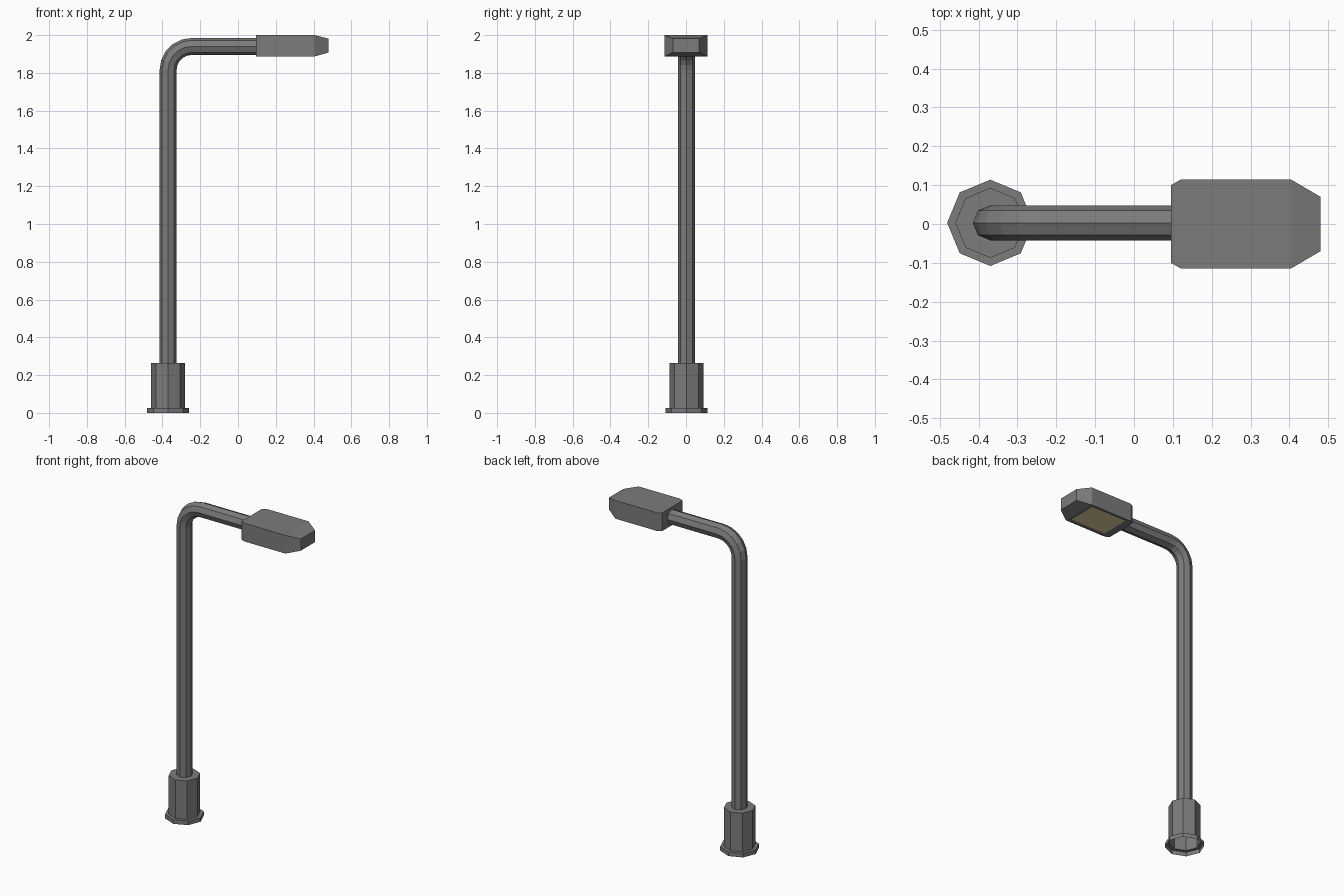
import bpy, bmesh, math
from mathutils import Vector

if "Cube" in bpy.data.objects:
    bpy.data.objects.remove(bpy.data.objects["Cube"])

PX, PY = -0.37, 0.003   # post axis
SIDES = 8

housing = bpy.data.materials.new("dark_metal")
housing.diffuse_color = (0.2, 0.2, 0.2, 1)
housing.use_nodes = True
housing.node_tree.nodes["Principled BSDF"].inputs["Base Color"].default_value = housing.diffuse_color
glow = bpy.data.materials.new("warm_light")
glow.diffuse_color = (0.8, 0.66, 0.38, 1)
glow.use_nodes = True
glow.node_tree.nodes["Principled BSDF"].inputs["Base Color"].default_value = glow.diffuse_color


def loft(name, rings, cap_start=True, cap_end=True):
    """Skin a list of equal-length vertex rings into an object."""
    bm = bmesh.new()
    vr = [[bm.verts.new(p) for p in r] for r in rings]
    n = len(rings[0])
    for a, b in zip(vr, vr[1:]):
        for i in range(n):
            j = (i + 1) % n
            bm.faces.new((a[i], a[j], b[j], b[i]))
    if cap_start:
        bm.faces.new(vr[0][::-1])
    if cap_end:
        bm.faces.new(vr[-1])
    bmesh.ops.recalc_face_normals(bm, faces=bm.faces)
    me = bpy.data.meshes.new(name)
    bm.to_mesh(me)
    bm.free()
    me.materials.append(housing)
    ob = bpy.data.objects.new(name, me)
    bpy.context.collection.objects.link(ob)
    return ob


def octagon(centre, radius, tilt=0.0):
    """Ring around centre; tilt turns its axis from +z toward +x."""
    u = Vector((math.cos(tilt), 0, -math.sin(tilt)))
    v = Vector((0, 1, 0))
    steps = [2 * math.pi * i / SIDES for i in range(SIDES)]
    return [Vector(centre) + radius * (math.cos(a) * u + math.sin(a) * v) for a in steps]


# Base: flange and sleeve, open underneath
base = [(0.111, 0.0), (0.111, 0.026), (0.09, 0.026), (0.09, 0.265)]
loft("base", [octagon((PX, PY, z), r) for r, z in base], cap_start=False)

# Post with a quarter bend into the arm
R, BEND, ARM_Z = 0.045, 0.125, 1.94
rings = [octagon((PX, PY, 0.265), R)]
for i in range(6):
    t = math.pi / 2 * i / 5
    c = (PX + BEND * (1 - math.cos(t)), PY, ARM_Z - BEND + BEND * math.sin(t))
    rings.append(octagon(c, R, t))
rings.append(octagon((0.10, PY, ARM_Z), R, math.pi / 2))
loft("post_and_arm", rings, cap_start=False, cap_end=False)

# Lamp head: rectangular sections along x (x, half width, bottom, top)
sections = [(0.095, 0.100, 1.887, 2.0), (0.12, 0.114, 1.887, 2.0),
            (0.405, 0.114, 1.887, 2.0), (0.48, 0.070, 1.908, 1.981)]
head = loft("lamp_head", [[(x, -w, b), (x, w, b), (x, w, t), (x, -w, t)]
                          for x, w, b, t in sections])

# Light panel: shallow recess in the underside of the head
head.data.materials.append(glow)
bm = bmesh.new()
bm.from_mesh(head.data)
panel = max((f for f in bm.faces if f.normal.z < -0.99), key=lambda f: f.calc_area())
bmesh.ops.inset_region(bm, faces=[panel], thickness=0.022, depth=0)
bmesh.ops.inset_region(bm, faces=[panel], thickness=0.0001, depth=-0.006)
panel.material_index = 1
bm.to_mesh(head.data)
bm.free()
